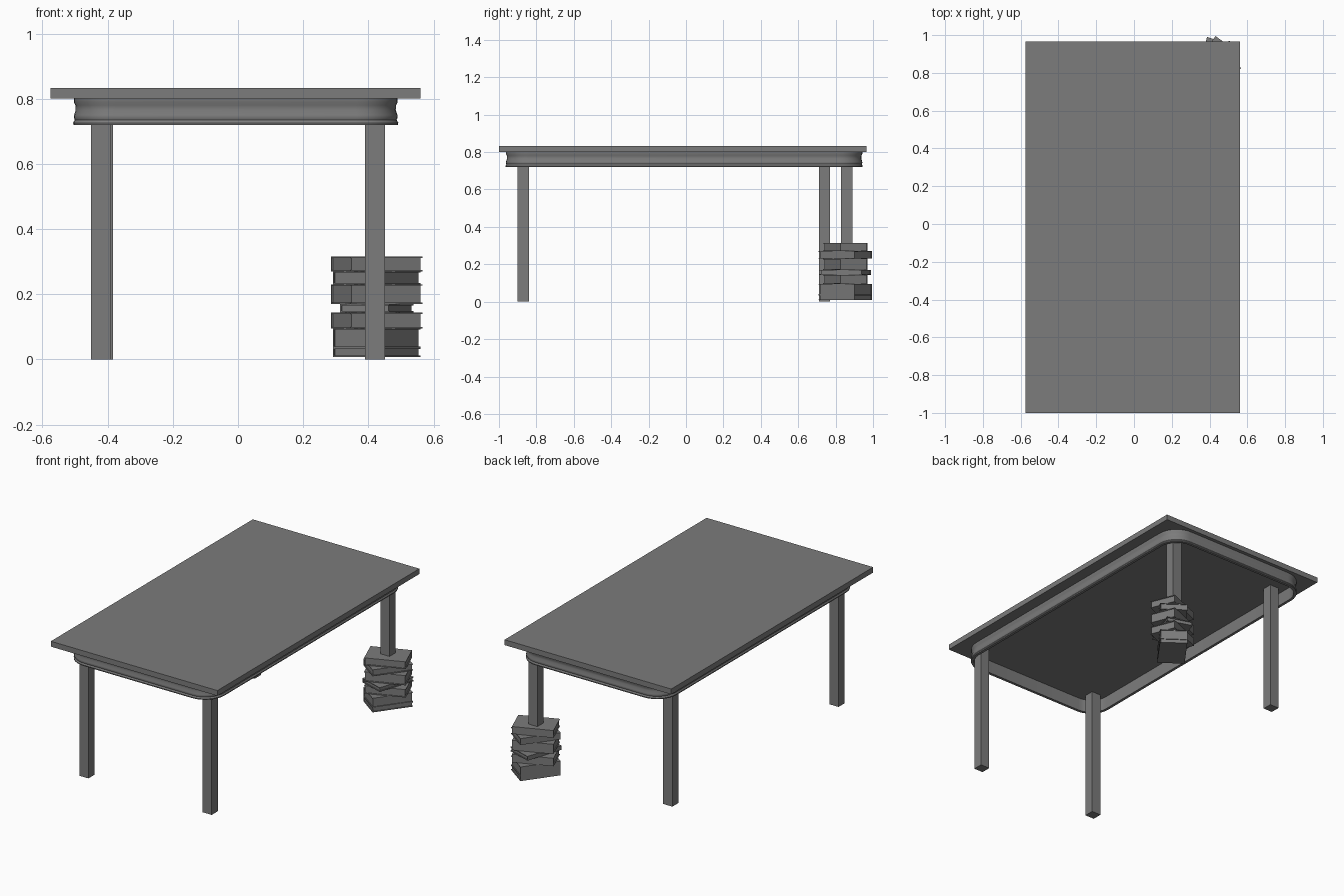
import bpy, bmesh, math
from mathutils import Matrix, Vector

cube = bpy.data.objects.get("Cube")
if cube:
    bpy.data.objects.remove(cube, do_unlink=True)

grey = bpy.data.materials.new("plain_grey")
grey.use_nodes = True
grey.diffuse_color = (0.2, 0.2, 0.2, 1)
grey.node_tree.nodes["Principled BSDF"].inputs["Base Color"].default_value = (0.2, 0.2, 0.2, 1)


def add_box(bm, low, high, matrix=Matrix()):
    low, high = Vector(low), Vector(high)
    size = Matrix.Diagonal((*(high - low), 1))
    bmesh.ops.create_cube(bm, size=1, matrix=matrix @ Matrix.Translation((low + high) / 2) @ size)


def finish(name, bm):
    bmesh.ops.recalc_face_normals(bm, faces=bm.faces)
    mesh = bpy.data.meshes.new(name)
    bm.to_mesh(mesh)
    bm.free()
    mesh.materials.append(grey)
    obj = bpy.data.objects.new(name, mesh)
    bpy.context.collection.objects.link(obj)
    return obj


def box(name, low, high):
    bm = bmesh.new()
    add_box(bm, low, high)
    return finish(name, bm)


# Table top
TOP = 0.8
box("table_top", (-0.575, -1, TOP), (0.56, 0.965, 0.833))

# Legs: centre x, centre y, foot height (one rests on the books)
legs = {
    "front_right_leg": (-0.42, -0.87, 0),
    "front_left_leg": (0.42, -0.87, 0),
    "back_right_leg": (-0.415, 0.74, 0),
    "back_left_leg": (0.42, 0.86, 0.315),
}
for name, (x, y, foot) in legs.items():
    box(name, (x - 0.031, y - 0.03, foot), (x + 0.031, y + 0.03, TOP))


# Moulded apron: a closed profile swept round a rounded rectangle
def ring_points(inset, z, half_x=0.499, half_y=0.955, radius=0.13, steps=8):
    points = []
    for corner, (sx, sy) in enumerate(((1, 1), (-1, 1), (-1, -1), (1, -1))):
        for i in range(steps + 1):
            a = math.radians(90) * (corner + i / steps)
            r = radius - inset
            points.append((-0.007 + sx * (half_x - radius) + r * math.cos(a),
                           -0.01 + sy * (half_y - radius) + r * math.sin(a), z))
    return points


profile = [(0.018, 0.72), (0.001, 0.72), (0, 0.726), (0.005, 0.735), (0.002, 0.742),
           (0.003, 0.75), (0.008, 0.765), (0.007, 0.78), (0.002, 0.79), (0.002, TOP), (0.018, TOP)]
bm = bmesh.new()
rings = [[bm.verts.new(p) for p in ring_points(*station)] for station in profile]
for ring, after in zip(rings, rings[1:] + rings[:1]):
    for i in range(len(ring)):
        j = (i + 1) % len(ring)
        bm.faces.new((ring[i], ring[j], after[j], after[i]))
apron = finish("apron", bm)
bpy.ops.object.select_all(action="DESELECT")
apron.select_set(True)
bpy.context.view_layer.objects.active = apron
bpy.ops.object.shade_smooth_by_angle(angle=math.radians(35))


# Stack of books: two covers and a spine round a set-back page block
def book(name, bottom, top, angle, length=0.238, width=0.159, cover=0.004, lip=0.005):
    turn = Matrix.Translation((0.426, 0.852, 0)) @ Matrix.Rotation(math.radians(angle), 4, "Z")
    x, y = length / 2, width / 2
    bm = bmesh.new()
    add_box(bm, (-x, -y, bottom), (x, y, bottom + cover), turn)
    add_box(bm, (-x, -y, top - cover), (x, y, top), turn)
    add_box(bm, (-x, y - cover, bottom + cover), (x, y, top - cover), turn)
    add_box(bm, (lip - x, lip - y, bottom + cover), (x - lip, y - cover, top - cover), turn)
    finish(name, bm)


books = [(0.008, 0.036, 54), (0.036, 0.095, 54), (0.095, 0.144, 22), (0.144, 0.17, 72),
         (0.17, 0.23, 22), (0.23, 0.27, 54), (0.27, 0.315, 22)]
for number, (bottom, top, angle) in enumerate(books, 1):
    book(f"book_{number}", bottom, top, angle)
